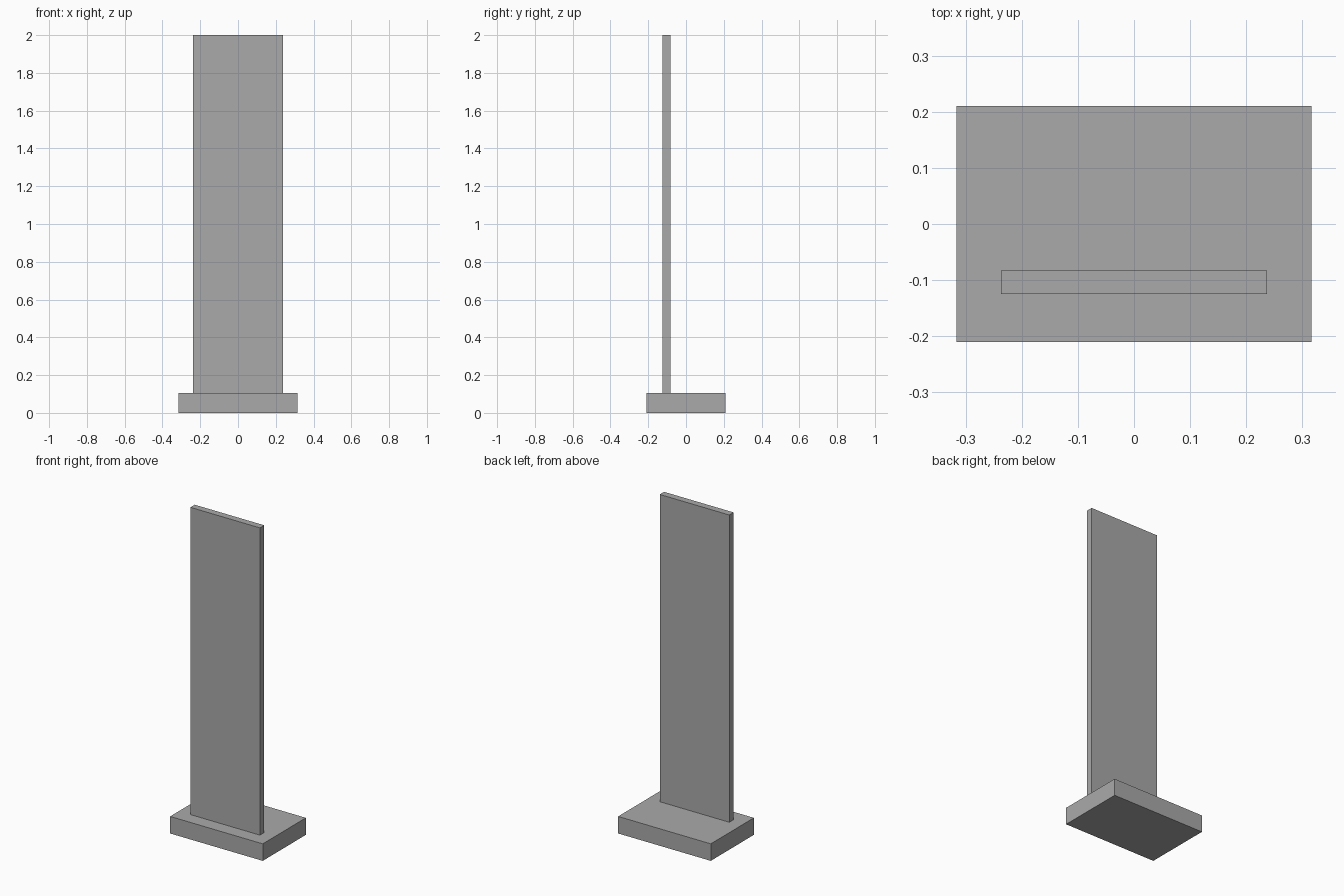
import bpy

if "Cube" in bpy.data.objects:
    bpy.data.objects.remove(bpy.data.objects["Cube"])

# single plain grey
grey = bpy.data.materials.new("grey")
grey.diffuse_color = (0.4, 0.4, 0.4, 1.0)
grey.use_nodes = True
grey.node_tree.nodes["Principled BSDF"].inputs["Base Color"].default_value = grey.diffuse_color


def box(name, x, y, z):
    """Box from (min, max) ranges on each axis."""
    centre = [(a + b) / 2 for a, b in (x, y, z)]
    bpy.ops.mesh.primitive_cube_add(size=1, location=centre)
    ob = bpy.context.object
    ob.name = name
    ob.scale = [b - a for a, b in (x, y, z)]
    bpy.ops.object.transform_apply(location=False, rotation=False, scale=True)
    ob.data.materials.append(grey)
    return ob


# plinth slab
box("base", (-0.316, 0.316), (-0.21, 0.21), (0.0, 0.105))
# thin upright panel, set towards the front of the base
box("upright_panel", (-0.237, 0.237), (-0.125, -0.083), (0.105, 2.0))
